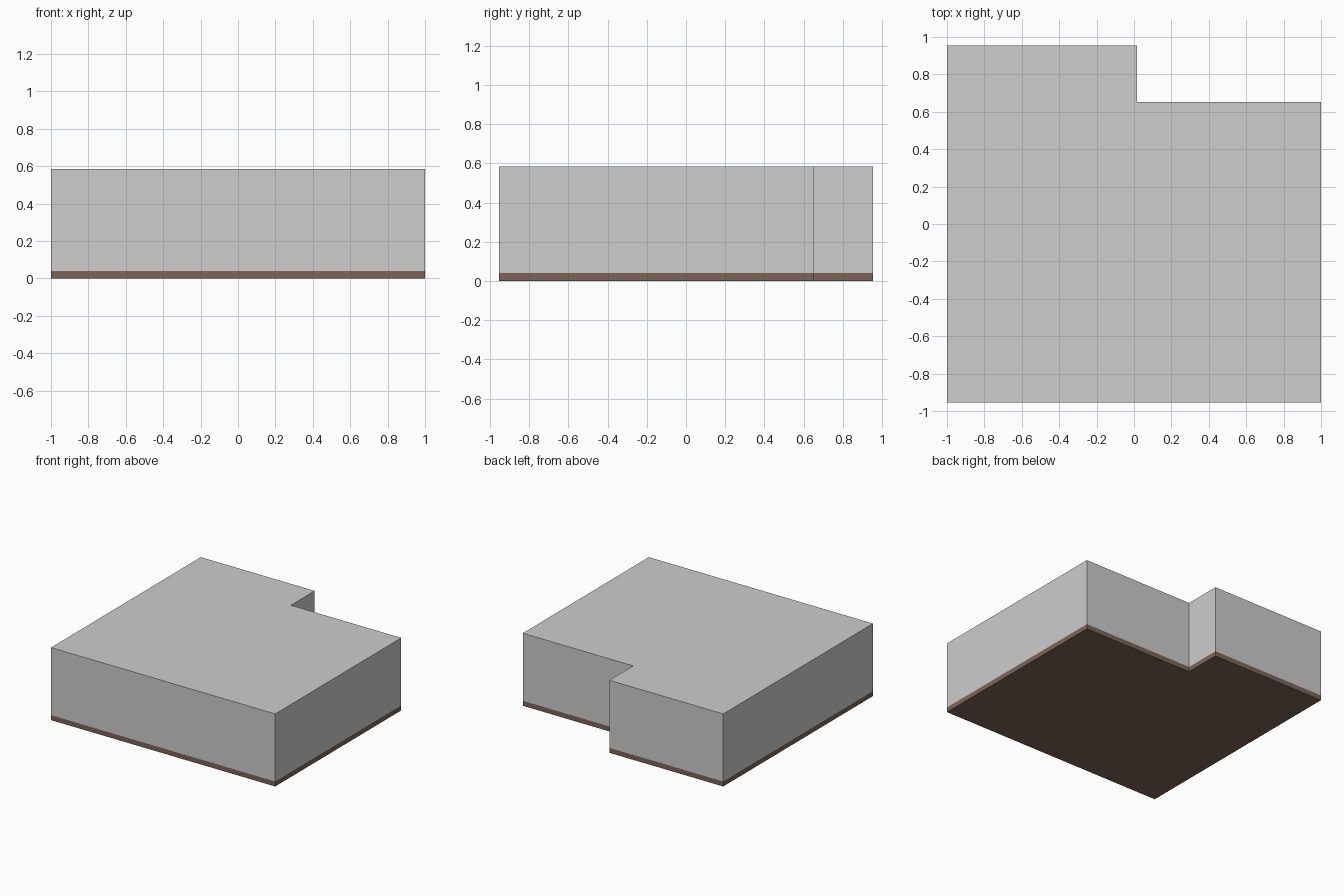
import bpy, bmesh

if "Cube" in bpy.data.objects:
    bpy.data.objects.remove(bpy.data.objects["Cube"])

# L-shaped floor plan shared by every layer (notch in the back right corner)
PLAN = [(-1, -0.954), (1, -0.954), (1, 0.651), (0.016, 0.651), (0.016, 0.954), (-1, 0.954)]


def material(name, colour):
    m = bpy.data.materials.new(name)
    m.diffuse_color = (*colour, 1)
    m.use_nodes = True
    m.node_tree.nodes["Principled BSDF"].inputs["Base Color"].default_value = m.diffuse_color
    return m


def slab(name, z0, z1, mat):
    """Extrude the floor plan from z0 up to z1."""
    bm = bmesh.new()
    face = bm.faces.new([bm.verts.new((x, y, z0)) for x, y in PLAN])
    ext = bmesh.ops.extrude_face_region(bm, geom=[face], use_keep_orig=True)
    for v in ext["geom"]:
        if isinstance(v, bmesh.types.BMVert):
            v.co.z = z1
    bmesh.ops.recalc_face_normals(bm, faces=bm.faces)
    mesh = bpy.data.meshes.new(name)
    bm.to_mesh(mesh)
    bm.free()
    mesh.materials.append(mat)
    obj = bpy.data.objects.new(name, mesh)
    bpy.context.collection.objects.link(obj)
    return obj


grey = material("light grey", (0.61, 0.61, 0.61))
brown = material("brown", (0.205, 0.127, 0.098))

# Brown floor and the grey walls with their flat roof
slab("floor", 0.0, 0.04, brown)
slab("walls_and_roof", 0.04, 0.585, grey)
